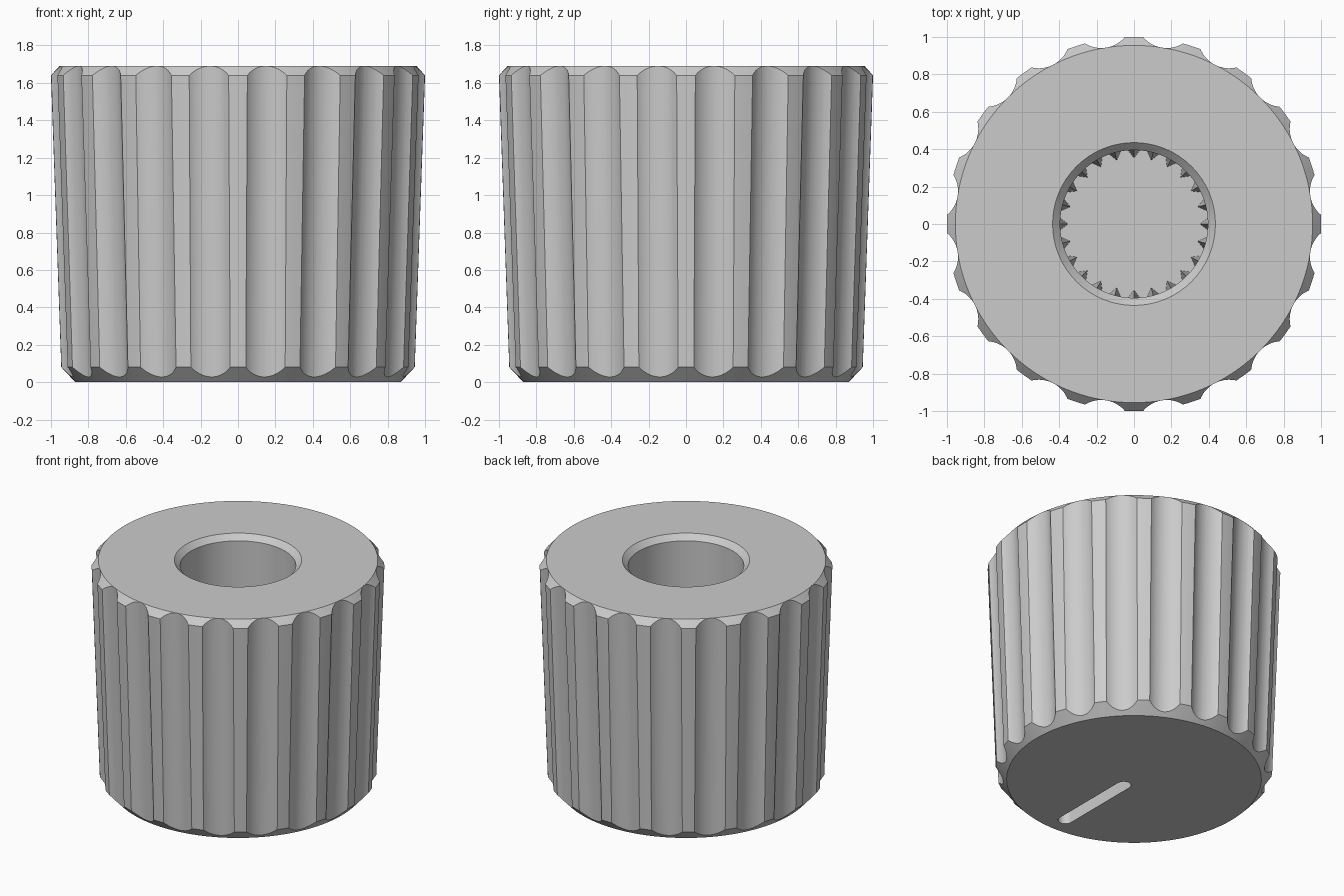
import bpy, bmesh
from math import sin, cos, pi, radians, atan2
from mathutils import Matrix, Vector

cube = bpy.data.objects.get("Cube")
if cube:
    bpy.data.objects.remove(cube, do_unlink=True)

FLUTES, TEETH, SEGMENTS = 20, 24, 160
BORE_RADIUS, BORE_FLOOR, HEIGHT = 0.395, 0.4, 1.69

grey = bpy.data.materials.new("plain_grey")
grey.use_nodes = True
grey.diffuse_color = (0.6, 0.6, 0.6, 1)
grey.node_tree.nodes["Principled BSDF"].inputs["Base Color"].default_value = grey.diffuse_color


def polar(radius, angle, z):
    return Vector((radius * cos(angle), radius * sin(angle), z))


def make_object(name, bm):
    bmesh.ops.recalc_face_normals(bm, faces=bm.faces)
    mesh = bpy.data.meshes.new(name)
    bm.to_mesh(mesh)
    bm.free()
    mesh.materials.append(grey)
    obj = bpy.data.objects.new(name, mesh)
    bpy.context.collection.objects.link(obj)
    return obj


def loft(bm, loops):
    """Bridge equal point loops and cap both ends."""
    rings = [[bm.verts.new(p) for p in loop] for loop in loops]
    n = len(rings[0])
    for a, b in zip(rings, rings[1:]):
        for i in range(n):
            j = (i + 1) % n
            bm.faces.new((a[i], a[j], b[j], b[i]))
    bm.faces.new(rings[0])
    bm.faces.new(rings[-1])


def cut(target, cutter):
    cutter.hide_render = True
    mod = target.modifiers.new("cut", 'BOOLEAN')
    mod.operation, mod.solver, mod.object = 'DIFFERENCE', 'EXACT', cutter
    bpy.context.view_layer.objects.active = target
    bpy.ops.object.modifier_apply(modifier=mod.name)
    bpy.data.objects.remove(cutter, do_unlink=True)


# Tapered body with chamfered rims and a blind bore in the top
profile = [(0.87, 0), (0.945, 0.08), (1, 1.64), (0.955, HEIGHT), (0.435, HEIGHT),
           (BORE_RADIUS, 1.65), (BORE_RADIUS, BORE_FLOOR)]
bm = bmesh.new()
loft(bm, [[polar(r, 2 * pi * i / SEGMENTS, z) for i in range(SEGMENTS)] for r, z in profile])
body = make_object("knob_body", bm)

# Round grip flutes, leaning with the taper
bm = bmesh.new()
lean = atan2(0.055, 1.56)
for k in range(FLUTES):
    place = (Matrix.Rotation(2 * pi * (k + 0.5) / FLUTES, 4, 'Z')
             @ Matrix.Translation((1.0855, 0, 0.86)) @ Matrix.Rotation(lean, 4, 'Y'))
    bmesh.ops.create_cone(bm, cap_ends=True, segments=64, radius1=0.16, radius2=0.16,
                          depth=2.2, matrix=place)
cut(body, make_object("flute_cutter", bm))

# Round-ended pointer slot in the underside
SLOT_RADIUS, SLOT_NEAR, SLOT_FAR = 0.05, -0.11, -0.73
outline = []
for centre, start in ((SLOT_NEAR, 0), (SLOT_FAR, pi)):
    for i in range(17):
        outline.append(polar(SLOT_RADIUS, start + pi * i / 16, 0) + Vector((0, centre, 0)))
bm = bmesh.new()
loft(bm, [[p + Vector((0, 0, z)) for p in outline] for z in (-0.1, 0.12)])
cut(body, make_object("slot_cutter", bm))

# Tapered gripping teeth at the bottom of the bore
bm = bmesh.new()
for k in range(TEETH):
    angle = 2 * pi * k / TEETH
    foot = BORE_FLOOR - 0.01
    corners = [polar(0.4, angle - radians(5), foot), polar(0.4, angle + radians(5), foot),
               polar(0.352, angle, foot), polar(0.4, angle, 1.1)]
    a, b, c, d = [bm.verts.new(p) for p in corners]
    for face in ((a, b, c), (a, b, d), (b, c, d), (c, a, d)):
        bm.faces.new(face)
make_object("bore_teeth", bm)

# Smooth curved walls, keeping the edges crisp
bpy.ops.object.select_all(action='DESELECT')
body.select_set(True)
bpy.context.view_layer.objects.active = body
bpy.ops.object.shade_smooth_by_angle(angle=radians(25))
